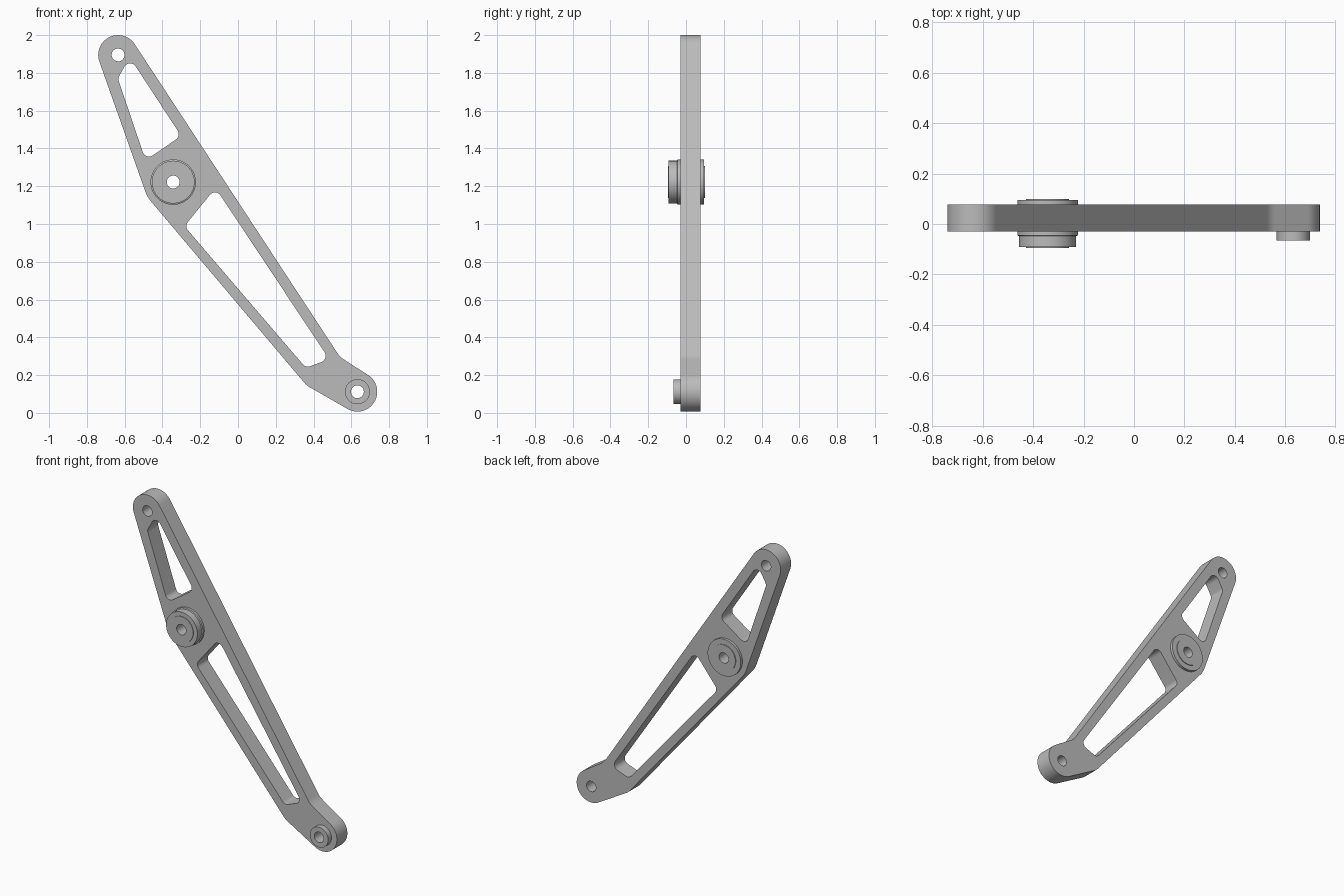
import bpy, math
from mathutils import Vector

cube = bpy.data.objects.get("Cube")
if cube:
    bpy.data.objects.remove(cube)

grey = bpy.data.materials.new("plain_grey")
grey.use_nodes = True
COLOUR = (0.5, 0.5, 0.5, 1)
grey.diffuse_color = COLOUR
grey.node_tree.nodes["Principled BSDF"].inputs["Base Color"].default_value = COLOUR

TOP, HUB, FOOT = (-0.635, 1.895), (-0.343, 1.222), (0.632, 0.112)
FRONT, BACK = -0.03, 0.078
BORE = 0.034


def circle(centre, radius, count=48):
    return [(centre[0] + radius * math.cos(math.tau * i / count),
             centre[1] + radius * math.sin(math.tau * i / count)) for i in range(count)]


def belt(circles):
    """Counter-clockwise outline tangent to each (x, z, r); negative r bends inward."""
    normals = []
    for (x1, z1, r1), (x2, z2, r2) in zip(circles, circles[1:] + circles[:1]):
        gap = math.hypot(x2 - x1, z2 - z1)
        normals.append(math.atan2(z2 - z1, x2 - x1) - math.acos((r1 - r2) / gap))
    points = []
    for i, (x, z, r) in enumerate(circles):
        start = normals[i - 1]
        sweep = (normals[i] - start) % math.tau
        if r < 0:
            sweep -= math.tau
        steps = max(4, math.ceil(abs(sweep) / math.radians(6)))
        for k in range(steps + 1):
            a = start + sweep * k / steps
            points.append((x + r * math.cos(a), z + r * math.sin(a)))
    return points


def finish(obj):
    bpy.ops.object.select_all(action='DESELECT')
    obj.select_set(True)
    bpy.context.view_layer.objects.active = obj
    if obj.type == 'CURVE':
        bpy.ops.object.convert(target='MESH')
        obj = bpy.context.object
    bpy.ops.object.shade_smooth_by_angle(angle=math.radians(30))


def plate(name, loops, front, back):
    """Extruded sheet: first loop is the outline, the rest are openings."""
    curve = bpy.data.curves.new(name, 'CURVE')
    curve.dimensions = '2D'
    curve.fill_mode = 'BOTH'
    curve.extrude = (back - front) / 2
    for loop in loops:
        spline = curve.splines.new('POLY')
        spline.points.add(len(loop) - 1)
        for p, (x, z) in zip(spline.points, loop):
            p.co = (x, z, 0, 1)
        spline.use_cyclic_u = True
    curve.materials.append(grey)
    obj = bpy.data.objects.new(name, curve)
    obj.rotation_euler.x = math.pi / 2
    obj.location.y = (front + back) / 2
    bpy.context.collection.objects.link(obj)
    finish(obj)


def turned(name, centre, profile, count=64):
    """Ring turned about the y axis from a closed (radius, y) profile."""
    n = len(profile)
    verts, faces = [], []
    for i in range(count):
        a = math.tau * i / count
        verts += [Vector((centre[0] + r * math.cos(a), y, centre[1] + r * math.sin(a)))
                  for r, y in profile]
        j = (i + 1) % count
        faces += [(i * n + k, i * n + (k + 1) % n, j * n + (k + 1) % n, j * n + k)
                  for k in range(n)]
    mesh = bpy.data.meshes.new(name)
    mesh.from_pydata(verts, [], faces)
    area = sum(a[0] * b[1] - b[0] * a[1] for a, b in zip(profile, profile[1:] + profile[:1]))
    if area < 0:
        mesh.flip_normals()
    mesh.materials.append(grey)
    obj = bpy.data.objects.new(name, mesh)
    bpy.context.collection.objects.link(obj)
    finish(obj)


# Arm with two windows and three bores
outline = belt([(*TOP, 0.105), (*HUB, 0.156), (0.432, 0.228, 0.106),
                (*FOOT, 0.105), (0.616, 0.373, -0.106)])
R = 0.035
upper_window = belt([(-0.571, 1.815, R), (-0.598, 1.767, R),
                     (-0.471, 1.392, R), (-0.349, 1.476, R)])
lower_window = belt([(-0.122, 1.132, R), (-0.238, 0.989, R),
                     (0.37, 0.28, R), (0.429, 0.302, R)])
bores = [circle(c, BORE, 64) for c in (TOP, HUB, FOOT)]
plate("lever_arm", [outline, upper_window, lower_window] + bores, FRONT, BACK)

# Pivot hub: flange and stepped boss in front, flat collar behind
turned("front_hub", HUB, [(BORE, FRONT), (0.12, FRONT), (0.12, -0.045), (0.113, -0.048),
                          (0.113, -0.092), (0.085, -0.092), (0.085, -0.096), (BORE, -0.096)])
turned("back_collar", HUB, [(BORE, BACK), (0.12, BACK), (0.12, 0.095),
                            (0.085, 0.095), (0.085, 0.1), (BORE, 0.1)])

# Small spacer on the lower end
turned("foot_spacer", FOOT, [(BORE, FRONT), (0.066, FRONT), (0.066, -0.065), (BORE, -0.065)])
